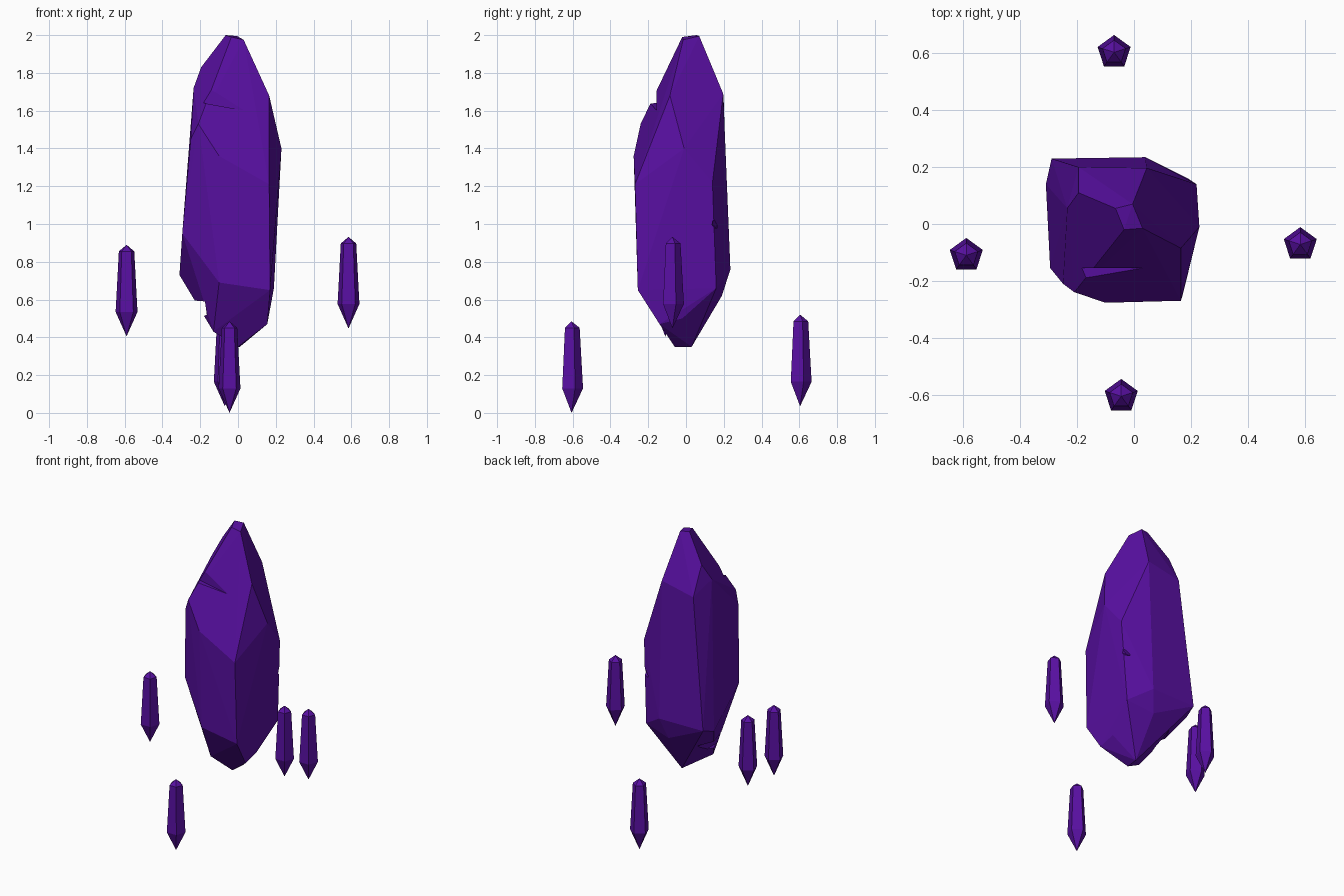
import bpy, bmesh, math

if "Cube" in bpy.data.objects:
    bpy.data.objects.remove(bpy.data.objects["Cube"])

purple = bpy.data.materials.new("deep purple")
purple.diffuse_color = (0.098, 0.005, 0.36, 1)
purple.use_nodes = True
purple.node_tree.nodes["Principled BSDF"].inputs["Base Color"].default_value = purple.diffuse_color


def finish(bm, name):
    bmesh.ops.recalc_face_normals(bm, faces=bm.faces)
    me = bpy.data.meshes.new(name)
    bm.to_mesh(me)
    bm.free()
    ob = bpy.data.objects.new(name, me)
    bpy.context.collection.objects.link(ob)
    me.materials.append(purple)
    return ob


def hull(name, points):
    bm = bmesh.new()
    for p in points:
        bm.verts.new(p)
    r = bmesh.ops.convex_hull(bm, input=bm.verts)
    loose = [v for v in bm.verts if not v.link_faces]
    bmesh.ops.delete(bm, geom=loose, context='VERTS')
    bmesh.ops.dissolve_limit(bm, angle_limit=math.radians(2), verts=bm.verts, edges=bm.edges)
    return finish(bm, name)


# Large central crystal: faceted hull of its corner points
crystal = hull("main_crystal", [
    # blunt tip
    (-0.065, 0.055, 2.0), (-0.005, 0.07, 1.995), (0.03, -0.015, 1.975), (-0.035, -0.02, 1.99),
    # shoulders
    (0.165, -0.085, 1.68), (0.165, -0.27, 1.21), (-0.10, -0.277, 1.36), (-0.21, -0.24, 1.53),
    (-0.235, 0.055, 1.72), (-0.195, 0.11, 1.83), (-0.195, 0.2, 1.64), (0.045, 0.197, 1.69),
    (0.23, -0.01, 1.40), (0.22, 0.14, 1.22), (-0.25, -0.21, 1.45),
    # lower belt
    (-0.295, -0.155, 0.95), (-0.31, 0.14, 0.73), (-0.29, 0.23, 0.76), (0.04, 0.235, 0.76),
    (0.19, 0.16, 0.66), (-0.10, -0.25, 0.69), (0.17, -0.255, 0.65),
    # bottom point
    (0.155, -0.14, 0.47), (0.155, -0.02, 0.50), (0.01, 0.03, 0.35), (0.0, -0.06, 0.35),
    (-0.13, -0.11, 0.43), (0.0, 0.19, 0.62),
])

# Chips broken out of the crystal
chips = [
    hull("chip_cutter_upper", [(x, y, z) for x, zf in ((-0.4, 1.68), (0.04, 1.60))
                               for y in (-0.155, -0.5) for z in (zf, 1.9)]),
    hull("chip_cutter_lower", [(-0.175, -0.3, 0.59), (-0.175, 0.16, 0.59), (-0.4, -0.3, 0.61),
                               (-0.4, 0.16, 0.61), (-0.165, -0.3, 0.52), (-0.165, 0.16, 0.52),
                               (-0.4, -0.3, 0.4), (-0.4, 0.16, 0.4)]),
    hull("chip_cutter_side", [(0.16, 0.16, 0.98), (0.3, 0.13, 0.98), (0.3, 0.25, 0.98),
                              (0.18, 0.14, 1.0), (0.3, 0.15, 1.08), (0.26, 0.2, 1.08)]),
]
for c in chips:
    c.hide_render = True
    c.hide_viewport = True
    m = crystal.modifiers.new(c.name, 'BOOLEAN')
    m.operation = 'DIFFERENCE'
    m.solver = 'EXACT'
    m.object = c


# Small five-sided shards floating around it
def shard(name, x, y, z):
    bm = bmesh.new()
    rings = []
    for r, h in ((0.061, 0.13), (0.058, 0.18), (0.043, 0.45)):
        rings.append([bm.verts.new((x + r * math.cos(a), y + r * math.sin(a), z + h))
                      for a in (math.radians(90 + 72 * i) for i in range(5))])
    low = bm.verts.new((x, y, z))
    top = bm.verts.new((x, y, z + 0.485))
    for i in range(5):
        j = (i + 1) % 5
        bm.faces.new((low, rings[0][j], rings[0][i]))
        bm.faces.new((top, rings[-1][i], rings[-1][j]))
        for a, b in zip(rings, rings[1:]):
            bm.faces.new((a[i], a[j], b[j], b[i]))
    finish(bm, name)


shard("left_shard", -0.59, -0.11, 0.405)
shard("right_shard", 0.585, -0.072, 0.447)
shard("front_shard", -0.045, -0.606, 0.0)
shard("back_shard", -0.07, 0.604, 0.035)
